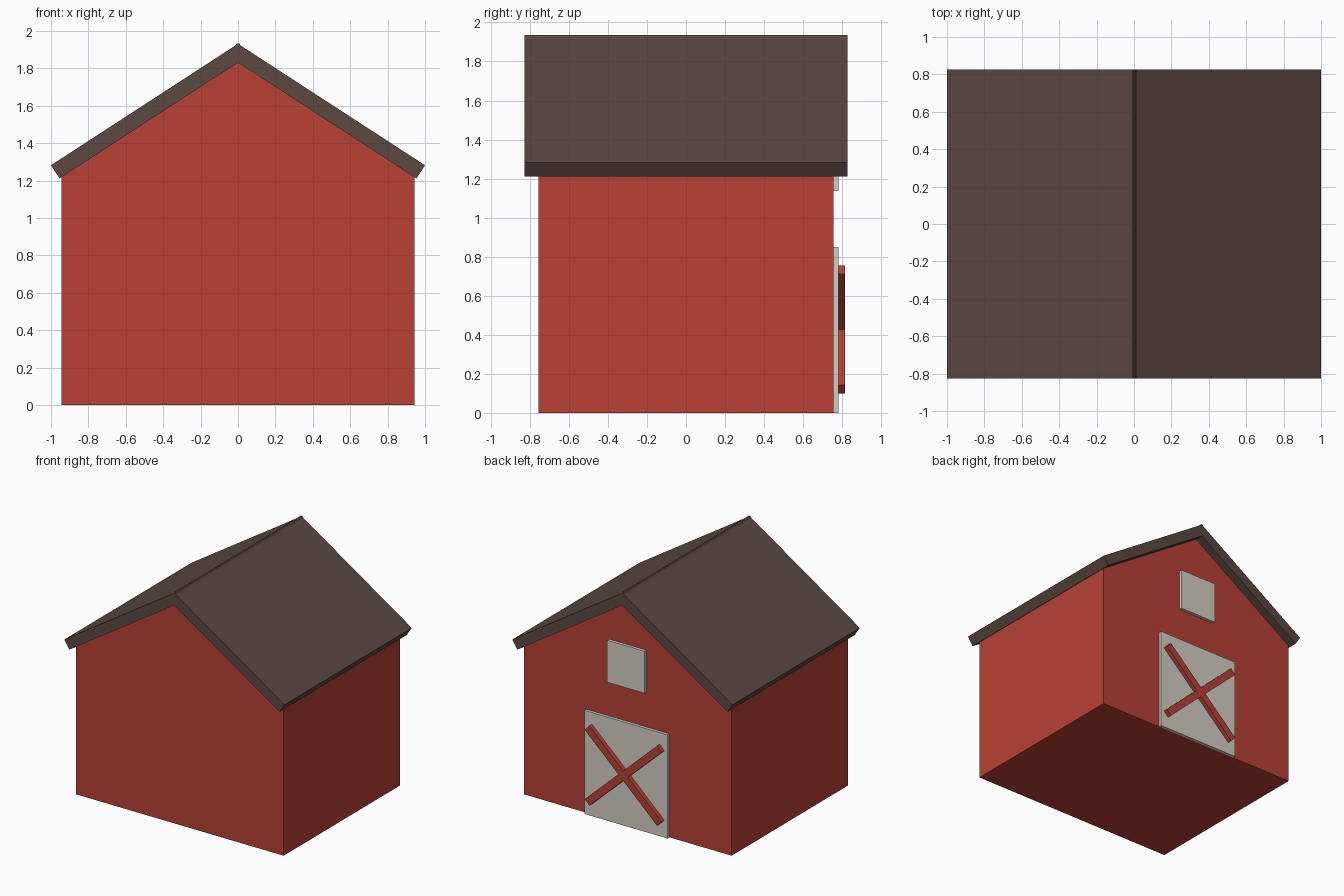
import bpy
import bmesh
import math
from mathutils import Matrix, Vector

if "Cube" in bpy.data.objects:
    bpy.data.objects.remove(bpy.data.objects["Cube"], do_unlink=True)


def material(name, rgb):
    mat = bpy.data.materials.new(name)
    mat.use_nodes = True
    color = (*rgb, 1)
    mat.diffuse_color = color
    mat.node_tree.nodes["Principled BSDF"].inputs["Base Color"].default_value = color
    return mat


red = material("barn red", (0.479, 0.053, 0.037))
brown = material("roof brown", (0.105, 0.065, 0.053))
white = material("trim off white", (0.645, 0.617, 0.546))


def finish(name, bm, mat):
    bmesh.ops.recalc_face_normals(bm, faces=bm.faces)
    mesh = bpy.data.meshes.new(name)
    bm.to_mesh(mesh)
    bm.free()
    mesh.materials.append(mat)
    obj = bpy.data.objects.new(name, mesh)
    bpy.context.collection.objects.link(obj)
    return obj


def prism(name, profile, half_depth, mat):
    """Extrude an (x, z) profile along y, centred on y = 0."""
    bm = bmesh.new()
    face = bm.faces.new([bm.verts.new((x, -half_depth, z)) for x, z in profile])
    ext = bmesh.ops.extrude_face_region(bm, geom=[face])
    verts = [v for v in ext["geom"] if isinstance(v, bmesh.types.BMVert)]
    bmesh.ops.translate(bm, verts=verts, vec=(0, 2 * half_depth, 0))
    return finish(name, bm, mat)


def box(name, center, size, mat, angle=0):
    """Box turned by an angle about the y axis."""
    bm = bmesh.new()
    matrix = (Matrix.Translation(center) @ Matrix.Rotation(angle, 4, 'Y')
              @ Matrix.Diagonal((*size, 1)))
    bmesh.ops.create_cube(bm, size=1, matrix=matrix)
    return finish(name, bm, mat)


# Gabled body
half_w, half_d = 0.943, 0.755
pitch = math.radians(33)
slope = math.tan(pitch)
apex = 1.832
eave = apex - half_w * slope
prism("barn_body", [(-half_w, 0), (half_w, 0), (half_w, eave),
                    (0, apex), (-half_w, eave)], half_d, red)

# Roof slabs, crossing slightly at the ridge
ridge, overlap, thick, reach = 1.931, 0.006, 0.084, 1.0
down = Vector((-math.sin(pitch), -math.cos(pitch))) * thick
top = Vector((-overlap, ridge + overlap * slope))
end = Vector((reach, ridge - reach * slope))
for side, sign in (("left", 1), ("right", -1)):
    corners = [top, end, end + down, top + down]
    prism(side + "_roof_slab", [(sign * p.x, p.y) for p in corners], 0.826, brown)

# Door and loft hatch on the back wall
plate = 0.025
plate_y = half_d + plate / 2
box("barn_door", (0, plate_y, 0.425), (0.755, plate, 0.85), white)
box("loft_hatch", (0, plate_y, 1.308), (0.34, plate, 0.345), white)

# Crossed braces on the door
for name, sign in (("rising_brace", 1), ("falling_brace", -1)):
    box(name, (0, half_d + 0.04, 0.427), (0.897, 0.041, 0.06), red, sign * math.radians(43))
